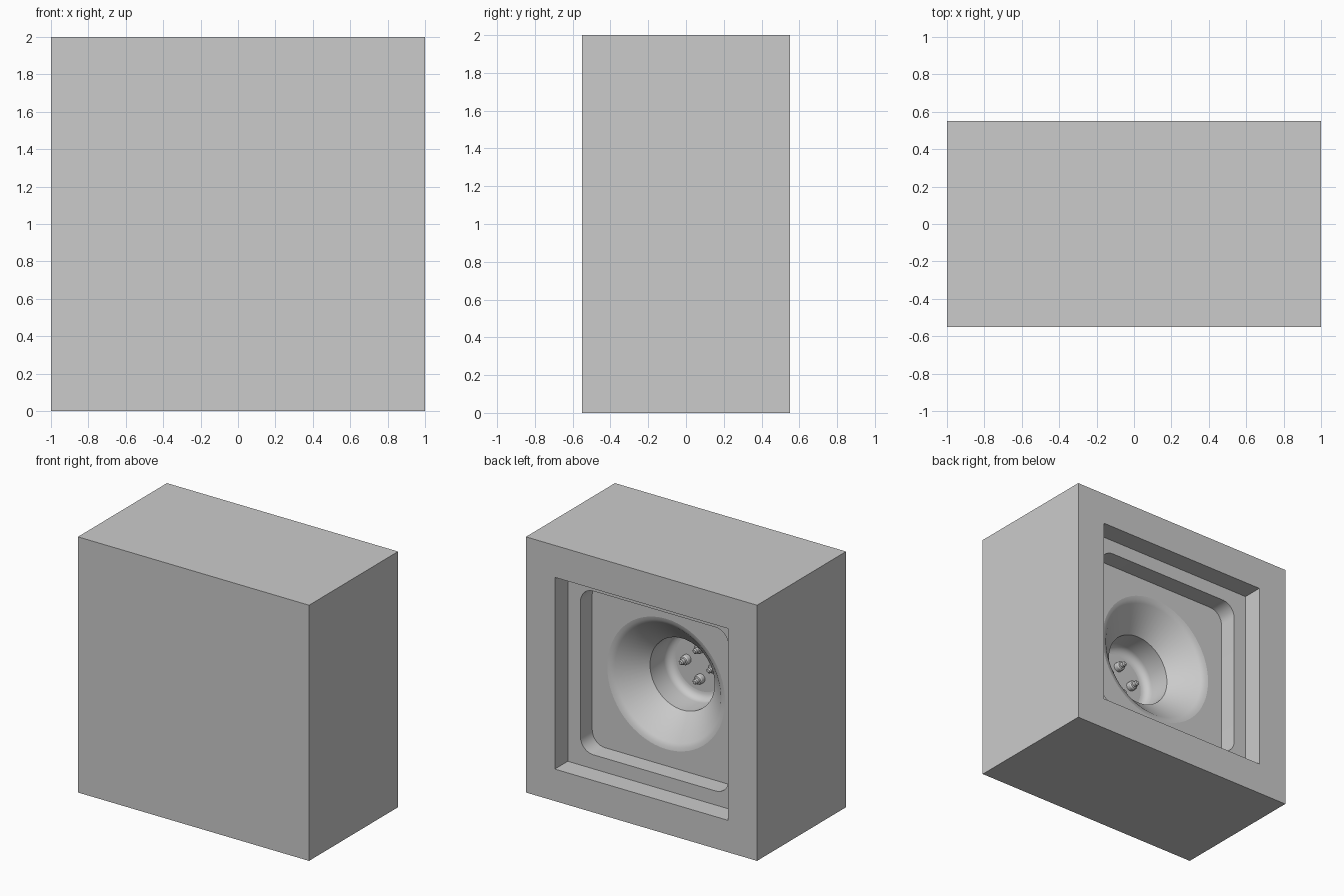
import bpy
import bmesh
from math import sin, cos, pi, radians

if "Cube" in bpy.data.objects:
    bpy.data.objects.remove(bpy.data.objects["Cube"])

grey = bpy.data.materials.new("plain grey")
grey.use_nodes = True
grey.diffuse_color = (0.6, 0.6, 0.6, 1)
grey.node_tree.nodes["Principled BSDF"].inputs["Base Color"].default_value = (0.6, 0.6, 0.6, 1)

BACK = 0.55           # outer back face
STEP = 0.39           # floor of the square opening
PANEL = 0.245         # floor of the rounded opening
CUP = PANEL - 0.43    # floor of the round cup


def make(name, bm):
    bmesh.ops.recalc_face_normals(bm, faces=bm.faces)
    mesh = bpy.data.meshes.new(name)
    bm.to_mesh(mesh)
    bm.free()
    mesh.materials.append(grey)
    ob = bpy.data.objects.new(name, mesh)
    bpy.context.collection.objects.link(ob)
    return ob


def box(name, half, y0, y1, z=1.0, radius=0):
    """Square block along y, with optional rounded corners."""
    bm = bmesh.new()
    bmesh.ops.create_cube(bm, size=1)
    for v in bm.verts:
        v.co = (v.co.x * 2 * half, y0 + (v.co.y + 0.5) * (y1 - y0), z + v.co.z * 2 * half)
    if radius:
        edges = [e for e in bm.edges if abs(e.verts[0].co.y - e.verts[1].co.y) > 0.01]
        bmesh.ops.bevel(bm, geom=edges, offset=radius, segments=8, profile=0.5, affect='EDGES')
    return make(name, bm)


def lathe(name, profile, sides, x=0.0, z=1.0):
    """Revolve (radius, y) points around a y axis and cap both ends."""
    bm = bmesh.new()
    rings = [[bm.verts.new((x + r * cos(2 * pi * i / sides), y, z + r * sin(2 * pi * i / sides)))
              for i in range(sides)] for r, y in profile]
    for a, b in zip(rings, rings[1:]):
        for i in range(sides):
            j = (i + 1) % sides
            bm.faces.new((a[i], a[j], b[j], b[i]))
    bm.faces.new(rings[0])
    bm.faces.new(rings[-1])
    return make(name, bm)


def smooth(ob):
    """Smooth the curved walls, keep faces square to y flat."""
    bpy.ops.object.select_all(action='DESELECT')
    ob.select_set(True)
    bpy.context.view_layer.objects.active = ob
    bpy.ops.object.shade_smooth_by_angle(angle=radians(30))
    for p in ob.data.polygons:
        if abs(p.normal.y) > 0.999:
            p.use_smooth = False


# Housing and the three recesses cut into its back
housing = box("housing", 1.0, -BACK, BACK)
fillet = 0.06
dish = [(0.51, STEP), (0.51, PANEL), (0.485, PANEL - 0.006), (0.459, PANEL - 0.021),
        (0.28, PANEL - 0.2)]
for k in range(7):
    a = k / 6 * pi / 2
    dish.append((0.28 - fillet + fillet * cos(a), CUP + fillet - fillet * sin(a)))
cutters = [box("opening_cutter", 0.75, STEP, BACK + 0.2),
           box("panel_cutter", 0.64, PANEL, BACK + 0.1, radius=0.11),
           lathe("dish_cutter", dish, 64)]
for cutter in cutters:
    cutter.hide_render = True
    mod = housing.modifiers.new(cutter.name, 'BOOLEAN')
    mod.operation = 'DIFFERENCE'
    mod.solver = 'EXACT'
    mod.object = cutter

# Bake the cuts, then drop the cutters
bpy.context.view_layer.update()
graph = bpy.context.evaluated_depsgraph_get()
baked = bpy.data.meshes.new_from_object(housing.evaluated_get(graph))
housing.modifiers.clear()
housing.data = baked
for cutter in cutters:
    bpy.data.objects.remove(cutter)
smooth(housing)

# Four stepped contact pins on the cup floor
pin = [(0.036, CUP - 0.01), (0.036, CUP + 0.035), (0.03, CUP + 0.045),
       (0.02, CUP + 0.048), (0.02, CUP + 0.075), (0.012, CUP + 0.083)]
for i in range(4):
    a = i * pi / 2
    smooth(lathe(f"contact_pin_{i + 1}", pin, 20, 0.12 * cos(a), 1 + 0.12 * sin(a)))
